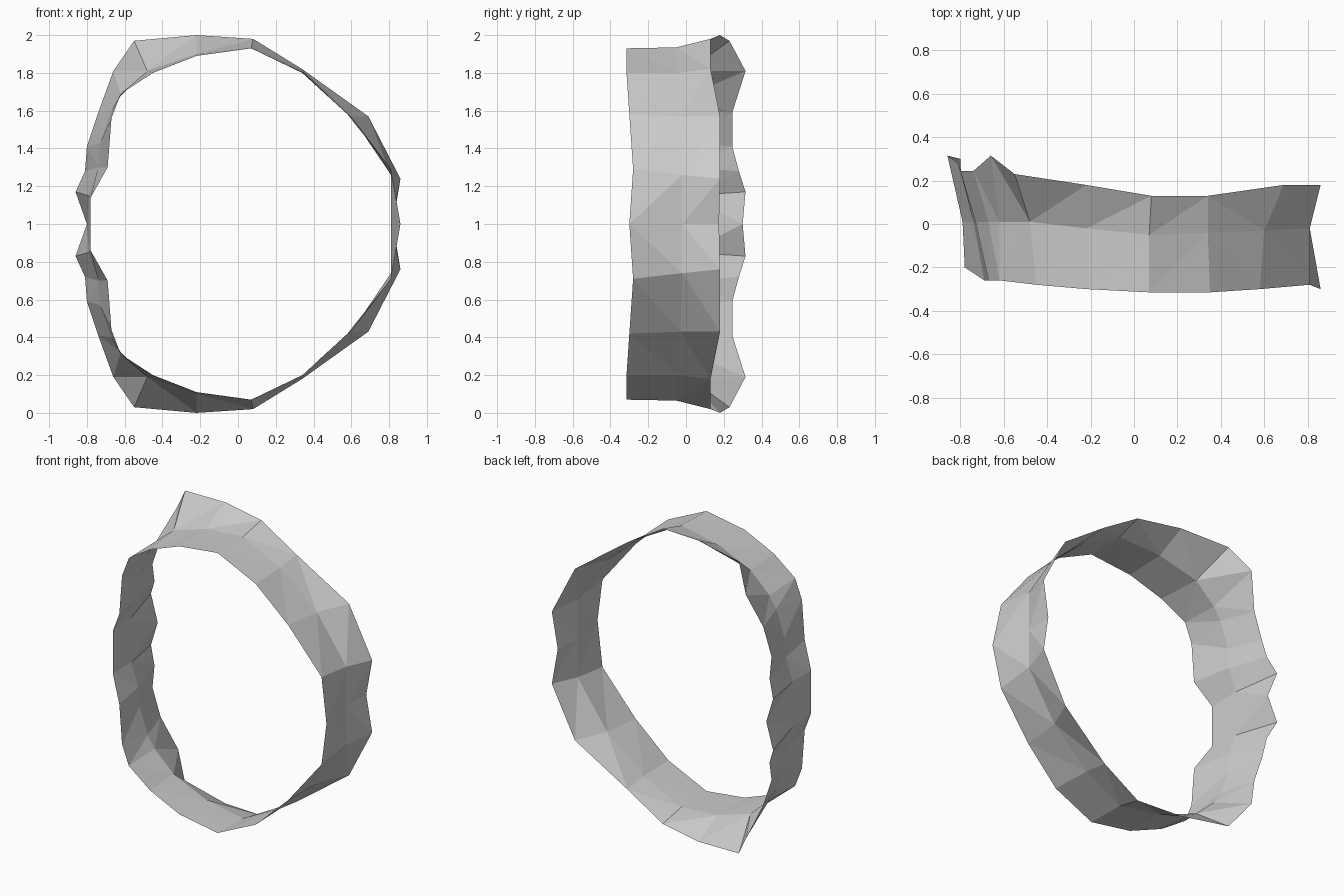
import bpy, bmesh

# Upper half of each edge loop of the thin band, from right side over the top to left side
front = [(.86, -.30, 1), (.81, -.28, 1.29), (.58, -.30, 1.58), (.35, -.315, 1.8), (.07, -.315, 1.93),
         (-.22, -.30, 1.89), (-.45, -.28, 1.8), (-.62, -.26, 1.69), (-.67, -.26, 1.56),
         (-.68, -.26, 1.43), (-.69, -.26, 1.3), (-.78, -.2, 1.14), (-.78, -.2, 1)]
middle = [(.81, -.02, 1), (.81, -.02, 1.26), (.6, -.03, 1.57), (.34, -.04, 1.8), (.07, -.05, 1.935),
          (-.22, -.02, 1.9), (-.48, .01, 1.81), (-.62, .01, 1.68), (-.67, .01, 1.6),
          (-.73, .01, 1.43), (-.74, .01, 1.3), (-.79, .01, 1.15), (-.79, .01, 1)]
back = [(.82, .175, 1), (.86, .18, 1.24), (.69, .18, 1.57), (.34, .13, 1.82), (.08, .13, 1.98),
        (-.22, .18, 2), (-.55, .23, 1.97), (-.66, .315, 1.81), (-.74, .245, 1.59),
        (-.80, .245, 1.41), (-.81, .28, 1.28), (-.86, .315, 1.17), (-.80, .30, 1)]

# Skin the three loops into a faceted strip, origin on the mirror plane
bm = bmesh.new()
rows = [[bm.verts.new((x, y, z - 1)) for x, y, z in r] for r in (front, middle, back)]
for a, b in zip(rows, rows[1:]):
    for i in range(len(a) - 1):
        bm.faces.new((a[i], b[i], b[i + 1], a[i + 1]))
bmesh.ops.triangulate(bm, faces=bm.faces[:])
bmesh.ops.recalc_face_normals(bm, faces=bm.faces[:])
mesh = bpy.data.meshes.new("ring_band")
bm.to_mesh(mesh)
bm.free()
band = bpy.data.objects.new("ring_band", mesh)
band.location.z = 1
bpy.context.collection.objects.link(band)

# Lower half
mirror = band.modifiers.new("mirror", 'MIRROR')
mirror.use_axis = (False, False, True)
mirror.use_clip = True
